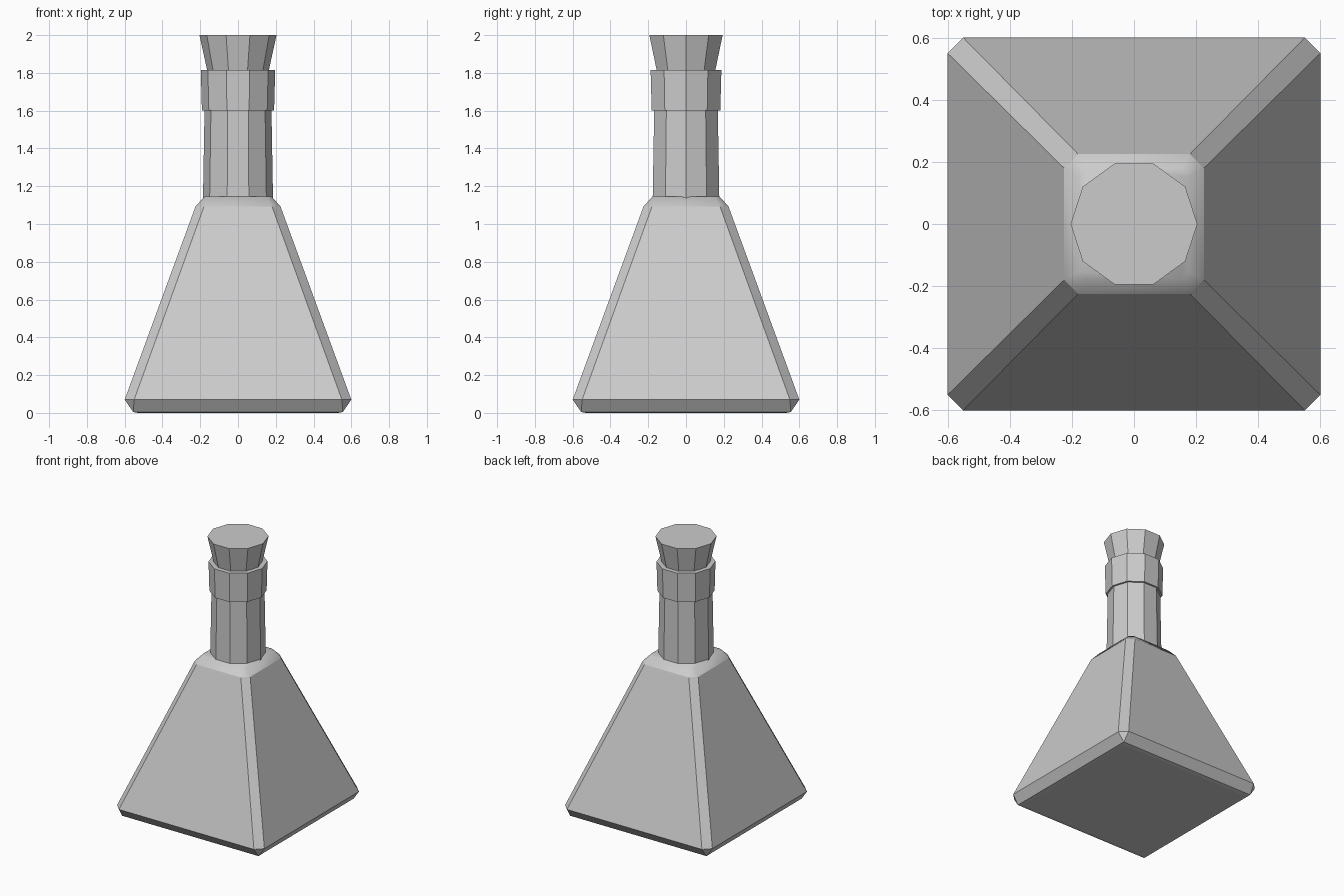
import bpy, bmesh
from math import cos, sin, pi

if "Cube" in bpy.data.objects:
    bpy.data.objects.remove(bpy.data.objects["Cube"])


def loft(name, rings, smooth_bands=()):
    """Skin a stack of equal-count rings and cap both ends."""
    bm = bmesh.new()
    loops = [[bm.verts.new(p) for p in ring] for ring in rings]
    n = len(loops[0])
    for band, (a, b) in enumerate(zip(loops, loops[1:])):
        for i in range(n):
            j = (i + 1) % n
            f = bm.faces.new((a[i], a[j], b[j], b[i]))
            f.smooth = band in smooth_bands
    bm.faces.new(loops[0][::-1])
    top = bm.faces.new(loops[-1])
    top.smooth = bool(smooth_bands)
    bmesh.ops.remove_doubles(bm, verts=bm.verts[:], dist=0.0005)
    bmesh.ops.recalc_face_normals(bm, faces=bm.faces[:])
    mesh = bpy.data.meshes.new(name)
    bm.to_mesh(mesh)
    bm.free()
    ob = bpy.data.objects.new(name, mesh)
    bpy.context.collection.objects.link(ob)
    return ob


def cut_square(h, c, z):
    """Square of half width h whose corners are cut back to c."""
    return [(x, y, z) for x, y in ((h, -c), (h, c), (c, h), (-c, h),
                                   (-h, c), (-h, -c), (-c, -h), (c, -h))]


def decagon(r, z):
    return [(r * cos(i * pi / 5), r * sin(i * pi / 5), z) for i in range(10)]


# Pyramid body: bevelled base, bevelled corners, soft shoulder
loft("bottle_body", [cut_square(0.555, 0.555, 0.005),
                     cut_square(0.60, 0.55, 0.07),
                     cut_square(0.225, 0.18, 1.093),
                     cut_square(0.178, 0.152, 1.145)], smooth_bands=(2,))

# Ten-sided neck, collar and flared stopper
loft("neck", [decagon(0.186, 1.10), decagon(0.177, 1.61)])
loft("collar", [decagon(0.191, 1.60), decagon(0.197, 1.815)])
loft("stopper", [decagon(0.158, 1.79), decagon(0.204, 2.0)])

# Thin foot so the base rests on the floor
loft("base_foot", [cut_square(0.53, 0.53, 0.0), cut_square(0.555, 0.555, 0.005)])
